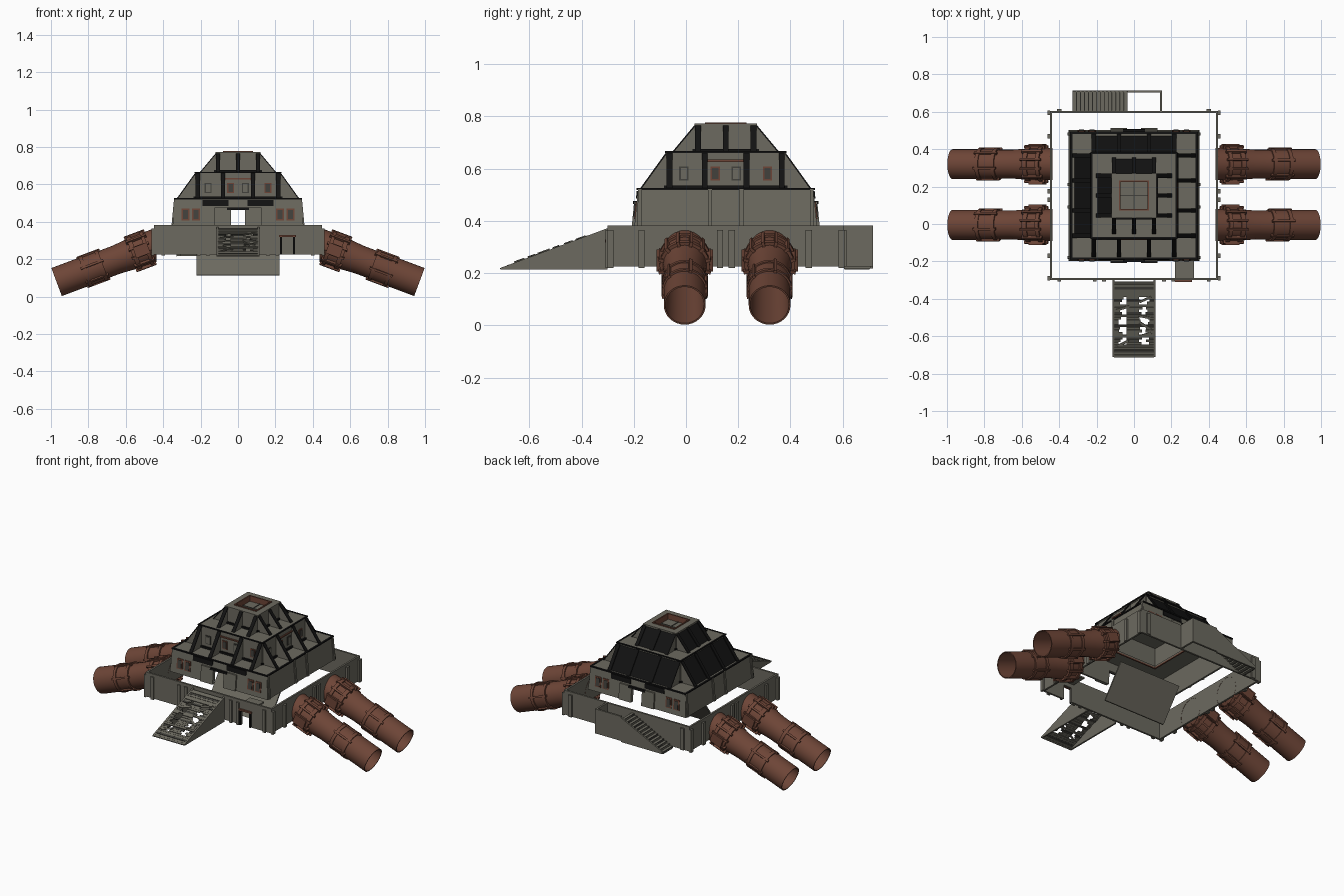
import bpy, bmesh, math, random
from mathutils import Matrix, Vector

if "Cube" in bpy.data.objects:
    bpy.data.objects.remove(bpy.data.objects["Cube"])

random.seed(4)
CY = 0.152            # centre of the stepped tower along y


def mat(name, rgb):
    m = bpy.data.materials.new(name)
    m.diffuse_color = (*rgb, 1)
    m.use_nodes = True
    m.node_tree.nodes["Principled BSDF"].inputs["Base Color"].default_value = m.diffuse_color
    return m


GREY = mat("weathered grey", (0.150, 0.143, 0.115))
BLACK = mat("black trim", (0.006, 0.006, 0.006))
RUST = mat("rust brown", (0.155, 0.060, 0.038))
DARK = mat("dark grey", (0.055, 0.053, 0.045))
MATS = [GREY, BLACK, RUST, DARK]
G, B, R, D = range(4)


def prism(bm, pts, vec, m=G, M=None):
    """Polygon extruded along a vector."""
    vec = Vector(vec)
    a = [Vector(p) for p in pts]
    vs = [[bm.verts.new(M @ p if M else p) for p in ring]
          for ring in (a, [p + vec for p in a])]
    n = len(pts)
    faces = [bm.faces.new(vs[0]), bm.faces.new(vs[1][::-1])]
    for i in range(n):
        j = (i + 1) % n
        faces.append(bm.faces.new((vs[0][i], vs[1][i], vs[1][j], vs[0][j])))
    for f in faces:
        f.material_index = m


def box(bm, x0, x1, y0, y1, z0, z1, m=G, M=None):
    prism(bm, [(x0, y0, z0), (x1, y0, z0), (x1, y1, z0), (x0, y1, z0)],
          (0, 0, z1 - z0), m, M)


def ring(bm, outer, inner, z0, z1, m=G):
    """Square frame around the tower axis."""
    for k in range(4):
        prism(bm, [(-outer, -outer, z0), (outer, -outer, z0), (inner, -inner, z0),
                   (-inner, -inner, z0)], (0, 0, z1 - z0), m, SIDE[k])


def finish(bm, name, smooth=False):
    bmesh.ops.recalc_face_normals(bm, faces=bm.faces)
    me = bpy.data.meshes.new(name)
    bm.to_mesh(me)
    bm.free()
    for m in MATS:
        me.materials.append(m)
    if smooth:
        me.polygons.foreach_set("use_smooth", [True] * len(me.polygons))
        me.set_sharp_from_angle(angle=math.radians(35))
    ob = bpy.data.objects.new(name, me)
    bpy.context.collection.objects.link(ob)
    return ob


# side frames: 0 front, 1 right, 2 back, 3 left
SIDE = [Matrix.Translation((0, CY, 0)) @ Matrix.Rotation(k * math.pi / 2, 4, 'Z')
        for k in range(4)]

# ---- outer enclosure walls, open above and below
bm = bmesh.new()
Z0, Z1 = 0.225, 0.383
box(bm, -0.45, 0.235, -0.300, -0.288, Z0, Z1)
box(bm, 0.295, 0.45, -0.300, -0.288, Z0, Z1)
box(bm, 0.235, 0.295, -0.300, -0.288, 0.32, Z1)
box(bm, -0.45, 0.45, 0.593, 0.605, Z0, Z1)
for s in (-1, 1):
    box(bm, s * 0.45, s * 0.438, -0.288, 0.593, Z0, Z1)
    for y in (-0.29, -0.17, 0.13, 0.175, 0.47, 0.595):      # side pilasters
        box(bm, s * 0.448, s * 0.462, y - 0.012, y + 0.012, Z0 - 0.005, 0.365)
    for x in (0.16, 0.21, 0.40):                            # front and back pilasters
        box(bm, s * x - 0.01, s * x + 0.01, -0.308, -0.298, Z0 - 0.005, 0.365)
    box(bm, s * 0.40 - 0.012, s * 0.40 + 0.012, 0.604, 0.615, Z0, 0.365)
finish(bm, "enclosure_wall")

# ---- gate in the front wall with a small roof behind it
bm = bmesh.new()
box(bm, 0.22, 0.32, -0.29, -0.19, 0.345, 0.355)
box(bm, 0.225, 0.235, -0.309, -0.299, Z0, 0.325, B)
box(bm, 0.295, 0.305, -0.309, -0.299, Z0, 0.325, B)
box(bm, 0.22, 0.31, -0.311, -0.299, 0.318, 0.328, R)
finish(bm, "front_gate")

# ---- front ramp: triangular cheeks, broken planks between
bm = bmesh.new()
for s in (-1, 1):
    prism(bm, [(s * 0.115, -0.71, 0.213), (s * 0.115, -0.30, 0.213),
               (s * 0.115, -0.30, 0.372), (s * 0.115, -0.71, 0.220)], (-s * 0.010, 0, 0))
slope = math.atan2(0.150, 0.41)
RM = Matrix.Translation((0, -0.71, 0.212)) @ Matrix.Rotation(slope, 4, 'X')
N, L = 30, 0.43
for i in range(N):
    y = i * L / N
    h = random.uniform(0, 0.006)
    if i % 4 == 0 or i > N - 6 or i < 5:
        spans = [(-0.106, 0.106)]
    else:
        spans = [(-0.106, -random.uniform(0.055, 0.085)), (-0.04, random.uniform(0.02, 0.045)),
                 (random.uniform(0.06, 0.085), 0.106)]
    for a, b in spans:
        box(bm, a, b, y, y + L / N * 0.9, h, h + 0.006, D if i % 5 == 2 else G, RM)
for i in range(6):                                          # loose slanting planks
    P = RM @ Matrix.Translation((random.choice((-0.06, 0.06)), 0.08 + i * 0.05, 0.008)) \
        @ Matrix.Rotation(random.uniform(-0.6, 0.6), 4, 'Z')
    box(bm, -0.035, 0.035, -0.006, 0.006, 0, 0.005, G, P)
finish(bm, "front_ramp")

# ---- back stair with a walled landing
bm = bmesh.new()
box(bm, -0.035, 0.15, 0.703, 0.715, Z0, Z1)
box(bm, 0.138, 0.15, 0.605, 0.703, Z0, Z1)
prism(bm, [(-0.33, 0.705, 0.218), (-0.035, 0.705, 0.218), (-0.035, 0.705, 0.375),
           (-0.33, 0.705, 0.232)], (0, 0.010, 0))
for i in range(14):
    x = -0.33 + i * 0.0211
    z = 0.226 + i * 0.0107
    box(bm, x, x + 0.0215, 0.605, 0.705, z - 0.010, z, G)
    box(bm, x, x + 0.004, 0.607, 0.703, z - 0.012, z + 0.002, D)
finish(bm, "back_stair")

# ---- sloping slab inside the enclosure
bm = bmesh.new()
prism(bm, [(-0.223, -0.005, 0.115), (-0.223, 0.14, 0.315), (-0.223, 0.148, 0.310),
           (-0.223, 0.004, 0.113)], (0.446, 0, 0))
finish(bm, "inner_slab")

# ---- lower tier: tapered shell with front and back doorways
bm = bmesh.new()
TB, TT = 0.375, 0.522


def depth(z):
    return 0.350 - 0.014 * (z - TB) / (TT - TB)


def tier_panel(u0, u1, z0, z1, k, m=G, off=0.0, t=0.012):
    pts = []
    for u, z in ((u0, z0), (u1, z0), (u1, z1), (u0, z1)):
        d = depth(z)
        pts.append((max(-d, min(d, u)), -d - off, z))
    prism(bm, pts, (0, t, 0), m, SIDE[k])


for k in range(4):
    if k % 2:
        tier_panel(-1, 1, TB, TT, k)
        for u in (-0.33, -0.06, 0.06, 0.33):
            tier_panel(u - 0.008, u + 0.008, TB, TT, k, G, 0.006, 0.008)
        continue
    tier_panel(-1, -0.037, TB, TT, k)
    tier_panel(0.037, 1, TB, TT, k)
    tier_panel(-0.037, 0.037, 0.462, TT, k)
    for s in (-1, 1):                                       # door surround and windows
        a, b = sorted((s * 0.037, s * 0.125))
        tier_panel(a, b, TB, 0.475, k, G, 0.010, 0.011)
        for u in (0.225, 0.28):
            u *= s
            tier_panel(u - 0.021, u + 0.021, 0.408, 0.472, k, R, 0.004, 0.006)
            tier_panel(u - 0.013, u + 0.013, 0.414, 0.464, k, D, 0.007, 0.006)
        a, b = sorted((s * 0.05, s * 0.19))
        tier_panel(a, b, 0.485, 0.515, k, B, 0.004, 0.006)
    tier_panel(-0.06, 0.06, 0.464, 0.476, k, B, 0.014, 0.015)
finish(bm, "lower_tier")

bm = bmesh.new()
ring(bm, 0.336, 0.200, 0.514, 0.524)                        # terrace
ring(bm, 0.342, 0.330, 0.518, 0.526, B)                     # edge trim
ring(bm, 0.205, 0.197, 0.505, 0.513, R)                     # ceiling hatch trim
finish(bm, "lower_terrace")


# ---- upper tiers: core walls, sloping fins, dark glazing on the back and left
def upper_tier(name, half, out, z0, z1, fins, wins, glass):
    global bm
    bm = bmesh.new()
    ring(bm, half, half - 0.010, z0, z1)
    for k in range(4):
        M = SIDE[k]
        for u in fins:
            prism(bm, [(u - 0.008, -half, z0), (u - 0.008, -out, z0), (u - 0.008, -half, z1)],
                  (0.016, 0, 0), G, M)
            prism(bm, [(u - 0.011, -out - 0.003, z0), (u - 0.011, -half - 0.003, z1),
                       (u - 0.011, -half + 0.004, z1), (u - 0.011, -out + 0.004, z0)],
                  (0.022, 0, 0), B, M)
        box(bm, -half, half, -half - 0.010, -half, z0, z0 + 0.012, B, M)
        if k >= 2:
            for a, b in zip(fins, fins[1:]):
                prism(bm, [(a, -out + 0.006, z0), (a, -half, z1 - 0.006),
                           (a, -half + 0.004, z1 - 0.006), (a, -out + 0.010, z0)],
                      (b - a, 0, 0), B, M)
        for i, u in enumerate(wins):
            zc = z0 + (z1 - z0) * 0.42
            box(bm, u - 0.018, u + 0.018, -half - 0.004, -half, zc - 0.027, zc + 0.027,
                R if i % 2 else D, M)
            box(bm, u - 0.012, u + 0.012, -half - 0.007, -half, zc - 0.021, zc + 0.021,
                D if i % 2 else G, M)
        if wins:
            box(bm, -0.08, 0.08, -half - 0.008, -half, z1 - 0.034, z1 - 0.026, R, M)
    finish(bm, name)


upper_tier("middle_tier", 0.227, 0.325, 0.524, 0.660, (-0.215, -0.08, 0.08, 0.215),
           (-0.16, -0.04, 0.04, 0.16), True)
upper_tier("top_tier", 0.117, 0.202, 0.664, 0.766, (-0.106, 0.0, 0.106), (), True)

bm = bmesh.new()
ring(bm, 0.229, 0.105, 0.654, 0.665)
ring(bm, 0.232, 0.222, 0.660, 0.667, B)
finish(bm, "middle_terrace")

# ---- roof with sunken hatch
bm = bmesh.new()
ring(bm, 0.119, 0.076, 0.762, 0.772)
ring(bm, 0.080, 0.072, 0.735, 0.777, R)
box(bm, -0.075, 0.075, CY - 0.075, CY + 0.075, 0.735, 0.741)
box(bm, -0.003, 0.003, CY - 0.072, CY + 0.072, 0.740, 0.744, D)
box(bm, -0.072, 0.072, CY - 0.003, CY + 0.003, 0.740, 0.744, D)
finish(bm, "roof_hatch")

# ---- four sloping pipes, lathed and trimmed flush with the side walls
PROFILE = [(-0.06, .086), (.03, .086), (.03, .098), (.05, .098), (.05, .089), (.10, .088),
           (.10, .096), (.125, .096), (.125, .084), (.21, .077), (.29, .077), (.29, .086),
           (.31, .086), (.31, .081), (.38, .081), (.38, .087), (.40, .087), (.40, .080),
           (.555, .080), (.555, .074), (.15, .070)]
SEG = 32
for s, side in ((-1, "left"), (1, "right")):
    for py, end in ((-0.005, "front"), (0.32, "back")):
        M = Matrix.Translation((s * 0.45, py, 0.272)) \
            @ Matrix.Rotation(s * math.radians(90 + 20.5), 4, 'Y')
        bm = bmesh.new()
        rows = [[bm.verts.new(M @ Vector((r * math.cos(2 * math.pi * i / SEG),
                                          r * math.sin(2 * math.pi * i / SEG), d)))
                 for i in range(SEG)] for d, r in PROFILE]
        for a, b in zip(rows, rows[1:]):
            for i in range(SEG):
                j = (i + 1) % SEG
                bm.faces.new((a[i], a[j], b[j], b[i])).material_index = R
        for i in range(12):                                 # clamp lugs on the collars
            Q = M @ Matrix.Rotation(2 * math.pi * (i + 0.5) / 12, 4, 'Z')
            box(bm, 0.083, 0.103, -0.006, 0.006, 0.02, 0.135, R, Q)
            if i % 2:
                box(bm, 0.076, 0.090, -0.006, 0.006, 0.28, 0.41, R, Q)
        bmesh.ops.bisect_plane(bm, geom=bm.verts[:] + bm.edges[:] + bm.faces[:],
                               plane_co=(s * 0.437, 0, 0), plane_no=(s, 0, 0), clear_inner=True)
        finish(bm, f"{side}_{end}_pipe", True)
        # side flanges where the pipe meets the wall
        bm = bmesh.new()
        for t in (-1, 1):
            box(bm, t * 0.084, t * 0.108, -0.03, 0.03, 0.03, 0.11, R,
                M @ Matrix.Rotation(math.pi / 2, 4, 'Z'))
        finish(bm, f"{side}_{end}_pipe_flange")
